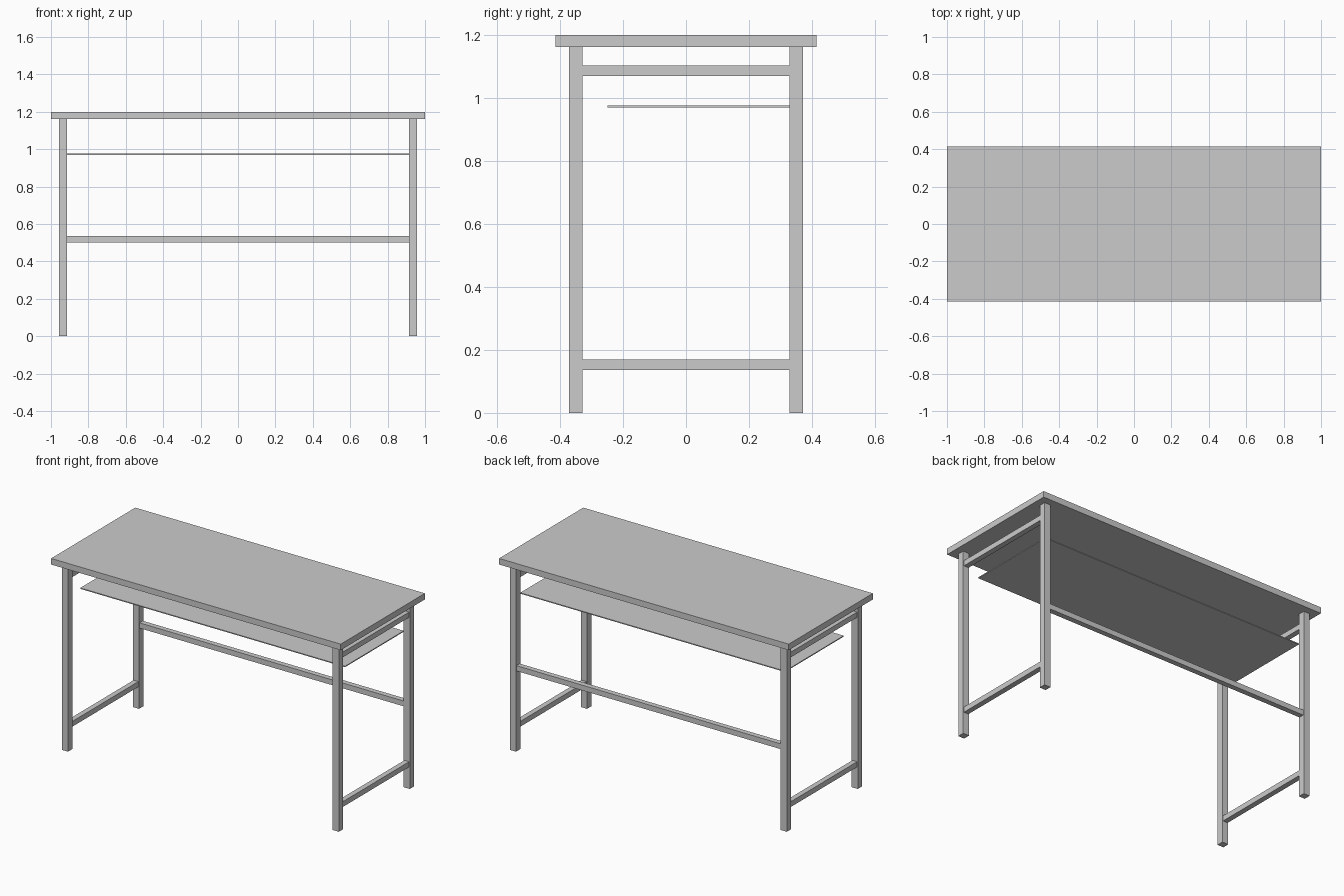
import bpy

if "Cube" in bpy.data.objects:
    bpy.data.objects.remove(bpy.data.objects["Cube"])


def box(name, x, y, z):
    """Box spanning the (min, max) ranges on each axis."""
    spans = (x, y, z)
    bpy.ops.mesh.primitive_cube_add(size=1, location=[(a + b) / 2 for a, b in spans])
    obj = bpy.context.object
    obj.name = name
    obj.scale = [b - a for a, b in spans]
    bpy.ops.object.transform_apply(location=False, rotation=False, scale=True)
    return obj


LEG = 0.042          # leg section
RAIL = 0.033         # rail section
LX, LY = 0.935, 0.35  # leg centres
INX, INY = LX - LEG / 2, LY - LEG / 2
TOP, UNDER = 1.2, 1.162

# Table top
box("table_top", (-1, 1), (-0.415, 0.415), (UNDER, TOP))

for side, sx in (("left", -1), ("right", 1)):
    # Legs
    for end, sy in (("front", -1), ("back", 1)):
        cx, cy = sx * LX, sy * LY
        box(f"{end}_{side}_leg", (cx - LEG / 2, cx + LEG / 2),
            (cy - LEG / 2, cy + LEG / 2), (0, UNDER))
    # Side rails between front and back legs
    for level, z in (("lower", 0.136), ("upper", 1.07)):
        box(f"{level}_{side}_rail", (sx * LX - RAIL / 2, sx * LX + RAIL / 2),
            (-INY, INY), (z, z + RAIL))

# Back stretcher between the back legs
box("back_stretcher", (-INX, INX), (LY - RAIL / 2, LY + RAIL / 2), (0.502, 0.502 + RAIL))

# Thin shelf under the top
box("under_shelf", (-INX, INX), (-0.25, INY), (0.97, 0.976))
